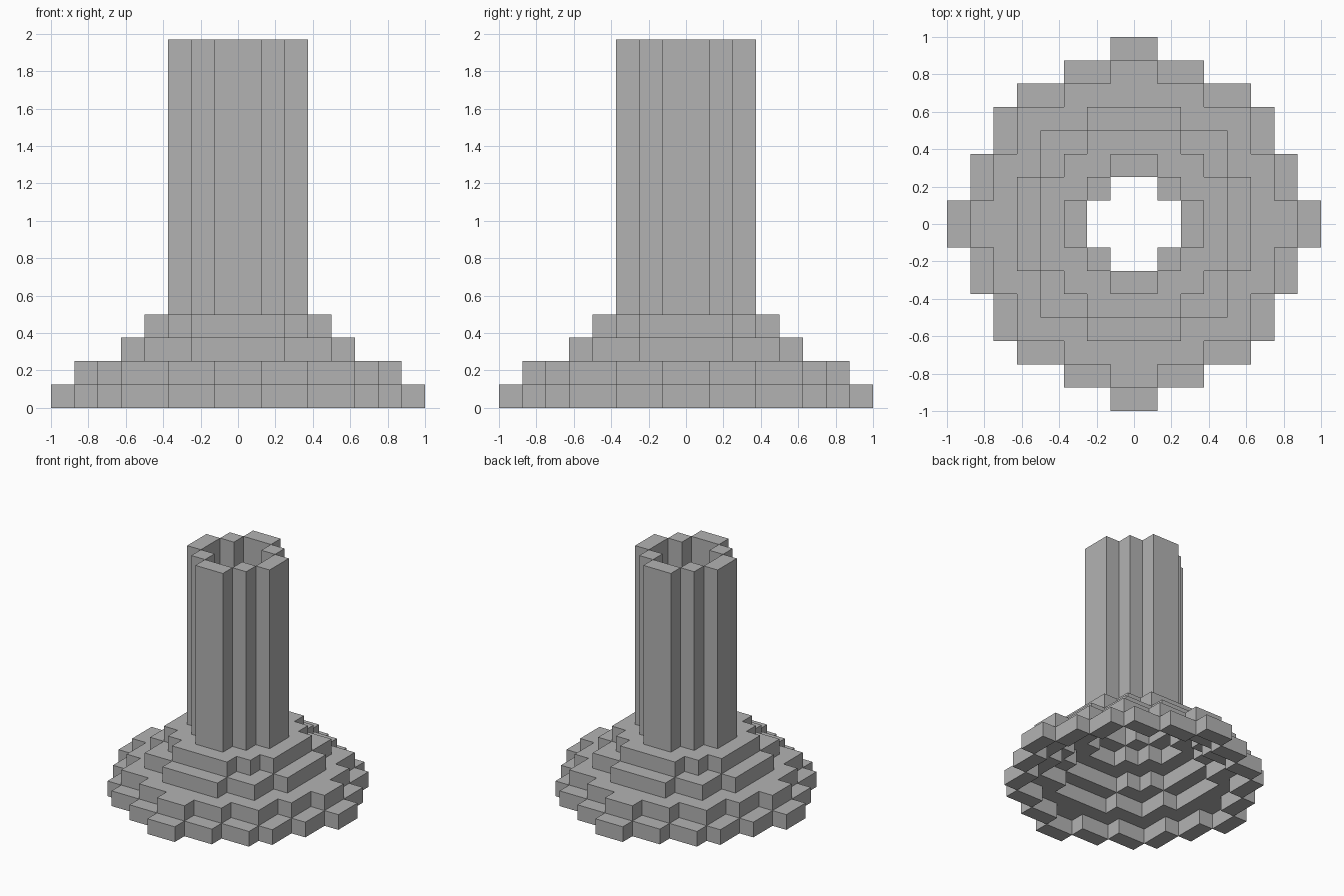
import bpy
import bmesh

cube = bpy.data.objects.get("Cube")
if cube:
    bpy.data.objects.remove(cube)

CELL = 0.125

stone = bpy.data.materials.new("stone_grey")
stone.use_nodes = True
grey = (0.45, 0.45, 0.45, 1.0)
stone.diffuse_color = grey
stone.node_tree.nodes["Principled BSDF"].inputs["Base Color"].default_value = grey

# Stepped outlines as half-width, half-depth boxes in cells
RIM = [(1, 8), (3, 7), (5, 6), (6, 5), (7, 3), (8, 1)]
LOWER = [(1, 7), (3, 6), (5, 5), (6, 3), (7, 1)]
MIDDLE = [(2, 5), (4, 4), (5, 2)]
UPPER = [(2, 4), (3, 3), (4, 2)]
TOWER = [(1, 3), (2, 2), (3, 1)]
HOLE = [(1, 2), (2, 1)]


def inside(steps, i, j):
    x, y = abs(i + 0.5), abs(j + 0.5)
    return any(x < w and y < d for w, d in steps)


def ring(name, outer, inner, z0, z1):
    """Blocky ring between two stepped outlines."""
    def filled(i, j):
        return inside(outer, i, j) and not inside(inner, i, j)

    bm = bmesh.new()

    def quad(points):
        bm.faces.new([bm.verts.new((x * CELL, y * CELL, z)) for x, y, z in points])

    for i in range(-8, 8):
        for j in range(-8, 8):
            if not filled(i, j):
                continue
            corners = [(i, j), (i + 1, j), (i + 1, j + 1), (i, j + 1)]
            quad([(x, y, z1) for x, y in corners])
            quad([(x, y, z0) for x, y in reversed(corners)])
            # Walls only where the neighbouring cell is empty
            for k, (di, dj) in enumerate([(0, -1), (1, 0), (0, 1), (-1, 0)]):
                if not filled(i + di, j + dj):
                    a, b = corners[k], corners[(k + 1) % 4]
                    quad([(*a, z0), (*b, z0), (*b, z1), (*a, z1)])
    bmesh.ops.remove_doubles(bm, verts=bm.verts, dist=0.0001)
    bmesh.ops.dissolve_limit(bm, angle_limit=0.01, verts=bm.verts, edges=bm.edges)
    mesh = bpy.data.meshes.new(name)
    bm.to_mesh(mesh)
    bm.free()
    mesh.materials.append(stone)
    bpy.context.collection.objects.link(bpy.data.objects.new(name, mesh))


# Hollow stepped dome
outlines = [RIM, LOWER, MIDDLE, UPPER, TOWER]
names = ["base_rim", "lower_step", "middle_step", "upper_step"]
for level, name in enumerate(names):
    ring(name, outlines[level], outlines[level + 1], level * CELL, (level + 1) * CELL)

# Open chimney tower
ring("tower", TOWER, HOLE, 4 * CELL, 1.97)
